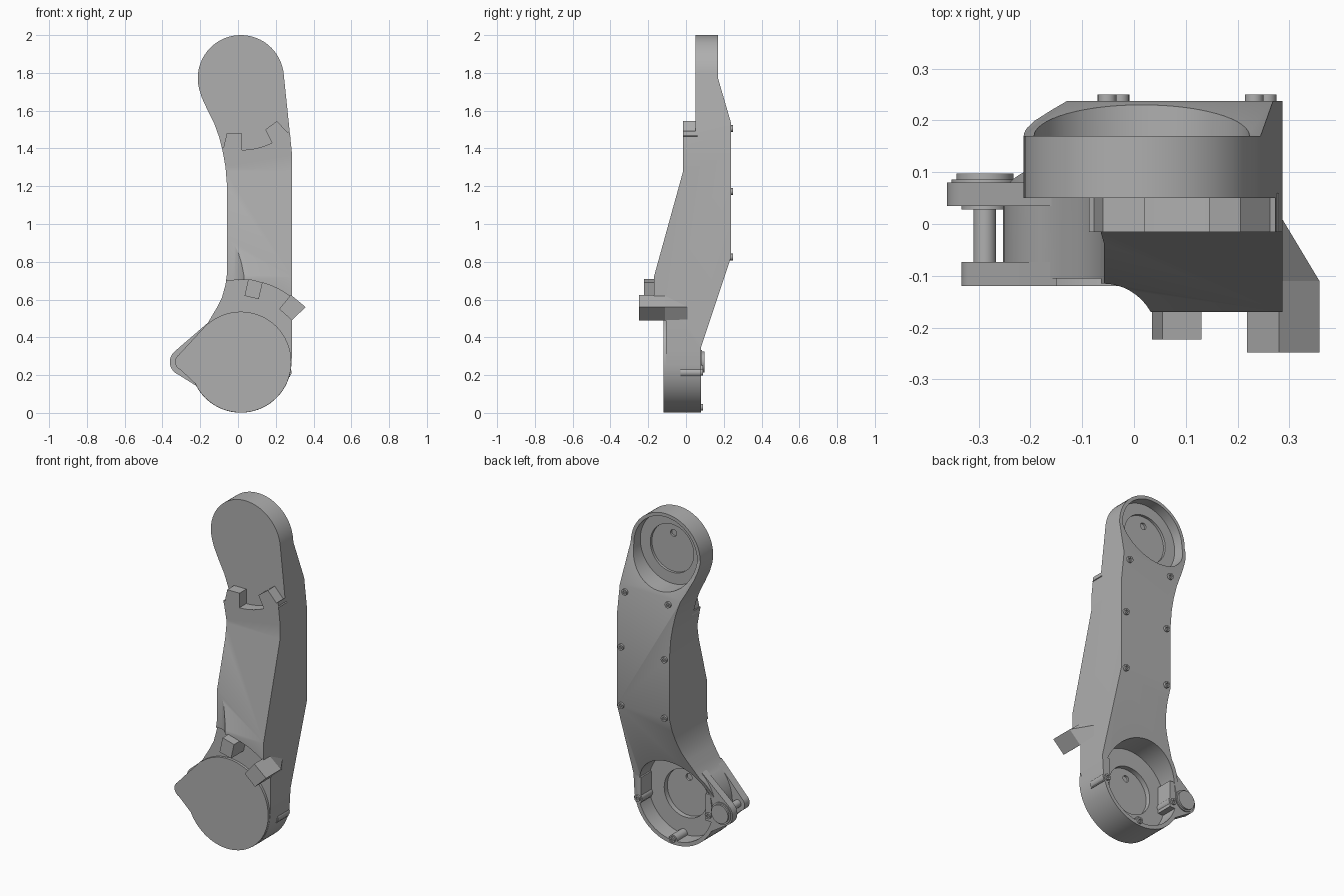
import bpy, bmesh, math
from mathutils import Vector

cube = bpy.data.objects.get("Cube")
if cube:
    bpy.data.objects.remove(cube, do_unlink=True)

grey = bpy.data.materials.new("plain_grey")
grey.use_nodes = True
colour = (0.43, 0.43, 0.43, 1)
grey.diffuse_color = colour
grey.node_tree.nodes["Principled BSDF"].inputs["Base Color"].default_value = colour

CX, LOW, HIGH = 0.015, 0.269, 1.772    # joint centres
LUG = (-0.288, 0.27)


def loft(name, rings):
    """Solid through matching closed rings of 3D points."""
    bm = bmesh.new()
    rows = [[bm.verts.new(p) for p in ring] for ring in rings]
    n = len(rows[0])
    for a, b in zip(rows, rows[1:]):
        for i in range(n):
            j = (i + 1) % n
            bm.faces.new((a[i], a[j], b[j], b[i]))
    bm.faces.new(rows[0][::-1])
    bm.faces.new(rows[-1])
    bmesh.ops.recalc_face_normals(bm, faces=bm.faces)
    me = bpy.data.meshes.new(name)
    bm.to_mesh(me)
    bm.free()
    me.materials.append(grey)
    ob = bpy.data.objects.new(name, me)
    bpy.context.collection.objects.link(ob)
    return ob


def prism(name, pts, y0, y1):
    return loft(name, [[(x, y, z) for x, z in pts] for y in (y0, y1)])


def arc(c, r, a0, a1, n):
    return [(c[0] + r * math.cos(math.radians(a0 + (a1 - a0) * i / n)),
             c[1] + r * math.sin(math.radians(a0 + (a1 - a0) * i / n)))
            for i in range(n + 1)]


def disc(name, c, r, y0, y1, n=64):
    return prism(name, arc(c, r, 0, 360, n)[:-1], y0, y1)


def boolean(ob, tool, op="DIFFERENCE"):
    m = ob.modifiers.new("cut", "BOOLEAN")
    m.operation, m.solver, m.object = op, "EXACT", tool
    bpy.context.view_layer.objects.active = ob
    bpy.ops.object.modifier_apply(modifier=m.name)
    bpy.data.objects.remove(tool, do_unlink=True)


def smooth(ob):
    bpy.ops.object.select_all(action="DESELECT")
    ob.select_set(True)
    bpy.context.view_layer.objects.active = ob
    bpy.ops.object.shade_smooth_by_angle(angle=math.radians(25))


low, high = (CX, LOW), (CX, HIGH)

# Arm housing: front outline intersected with the side profile
outline = arc(high, 0.228, 5, 200, 40)
outline += [(-0.192, 1.67), (-0.16, 1.6), (-0.125, 1.53), (-0.1, 1.46), (-0.08, 1.38),
            (-0.066, 1.3), (-0.058, 1.2), (-0.058, 0.74), (-0.066, 0.68),
            (-0.085, 0.61), (-0.11, 0.56), (-0.14, 0.51)]
outline += arc(low, 0.268, 132, 356, 44)
outline += [(0.287, 0.33), (0.287, 1.36)]
arm = prism("arm_housing", outline, -0.3, 0.3)
side = [(-0.17, -0.1), (-0.17, 0.72), (-0.015, 1.28), (-0.015, 2.1), (0.17, 2.1),
        (0.17, 1.77), (0.237, 1.54), (0.237, 0.82), (0.08, 0.35), (0.08, -0.1)]
boolean(arm, loft("side_profile", [[(x, y, z) for y, z in side] for x in (-0.6, 0.6)]),
        "INTERSECT")

# Round clearances at the front of both joints
boolean(arm, disc("low_clearance", low, 0.435, -0.4, -0.105, 96))
boolean(arm, disc("high_clearance", high, 0.38, -0.4, 0.05, 96))

# Concave scoop beside the lower clearance
scoop = arc((-0.06, -0.22), 0.105, 0, 360, 48)[:-1]
boolean(arm, loft("scoop", [[(x, y, z) for x, y in scoop] for z in (0.45, 1.1)]))

# Stepped sockets in the back, each with a small pin hole
for c, r, floor, step in ((low, 0.245, -0.02, 0.03), (high, 0.208, 0.11, 0.015)):
    boolean(arm, disc("socket", c, r, floor, 0.4))
    boolean(arm, disc("seat", c, 0.142, floor - step, 0.3))
    boolean(arm, disc("pin_hole", (c[0], c[1] + 0.085), 0.02, floor - step - 0.012, 0.3, 20))
smooth(arm)

# Front cover of the lower joint
smooth(disc("lower_cover", low, 0.267, -0.12, -0.1))

# Stop tabs
prism("upper_tab_right", [(-0.082, 1.38), (-0.06, 1.478), (0.02, 1.478), (0.02, 1.38)],
      -0.015, 0.06)
prism("upper_tab_left", [(0.182, 1.425), (0.145, 1.5), (0.206, 1.545), (0.28, 1.465)],
      -0.015, 0.06)
prism("lower_tab_middle", [(0.055, 0.71), (0.13, 0.69), (0.11, 0.602), (0.035, 0.62)],
      -0.223, -0.1)
tab = [(0.28, 0.625), (0.358, 0.56), (0.285, 0.49), (0.218, 0.55)]
back = [(min(x, 0.283), z) for x, z in tab]
loft("lower_tab_left", [[(x, y, z) for x, z in pts]
                        for pts, y in ((tab, -0.248), (tab, -0.11), (back, 0.015))])

# Clevis lugs with pin and cap
for name, r, y0, y1, top in (("front_lug", 0.045, -0.12, -0.073, (-0.15, 0.485)),
                             ("back_lug", 0.073, 0.035, 0.08, (-0.15, 0.485))):
    pts = arc(LUG, r, 128, 248, 20)
    pts += [(-0.2, 0.13), (-0.238, 0.25), (-0.225, 0.38), top]
    smooth(prism(name, pts, y0, y1))
for name, r, y0, y1 in (("lug_pin", 0.022, -0.08, 0.04), ("pin_collar", 0.045, 0.028, 0.037),
                        ("cap_base", 0.064, 0.078, 0.086), ("pin_cap", 0.055, 0.08, 0.097)):
    smooth(disc(name, LUG, r, y0, y1, 32))

# Flat wall and screw bosses inside the lower socket
prism("socket_wall", [(-0.235, 0.2), (-0.185, 0.2), (-0.185, 0.36), (-0.215, 0.36)], -0.03, 0.08)
prism("socket_side_block", [(0.24, 0.19), (0.275, 0.19), (0.28, 0.34), (0.24, 0.34)], -0.03, 0.08)


def screw(name, x, z, y):
    """Round head with a hexagon socket."""
    head = disc(name, (x, z), 0.018, y - 0.01, y + 0.013, 20)
    boolean(head, disc("hex", (x, z), 0.009, y + 0.004, y + 0.05, 6))
    smooth(head)


for i, (x, z) in enumerate(((0.258, 0.215), (0.03, 0.03), (-0.205, 0.235))):
    smooth(disc(f"screw_boss_{i}", (x, z), 0.026, -0.03, 0.08, 24))
    screw(f"rim_screw_{i}", x, z, 0.078)
for i, (z, shift) in enumerate(((1.505, -0.025), (1.172, 0), (0.825, 0))):
    for tag, x in (("left", 0.257), ("right", -0.027)):
        screw(f"panel_screw_{tag}_{i}", x + shift, z, 0.237)
